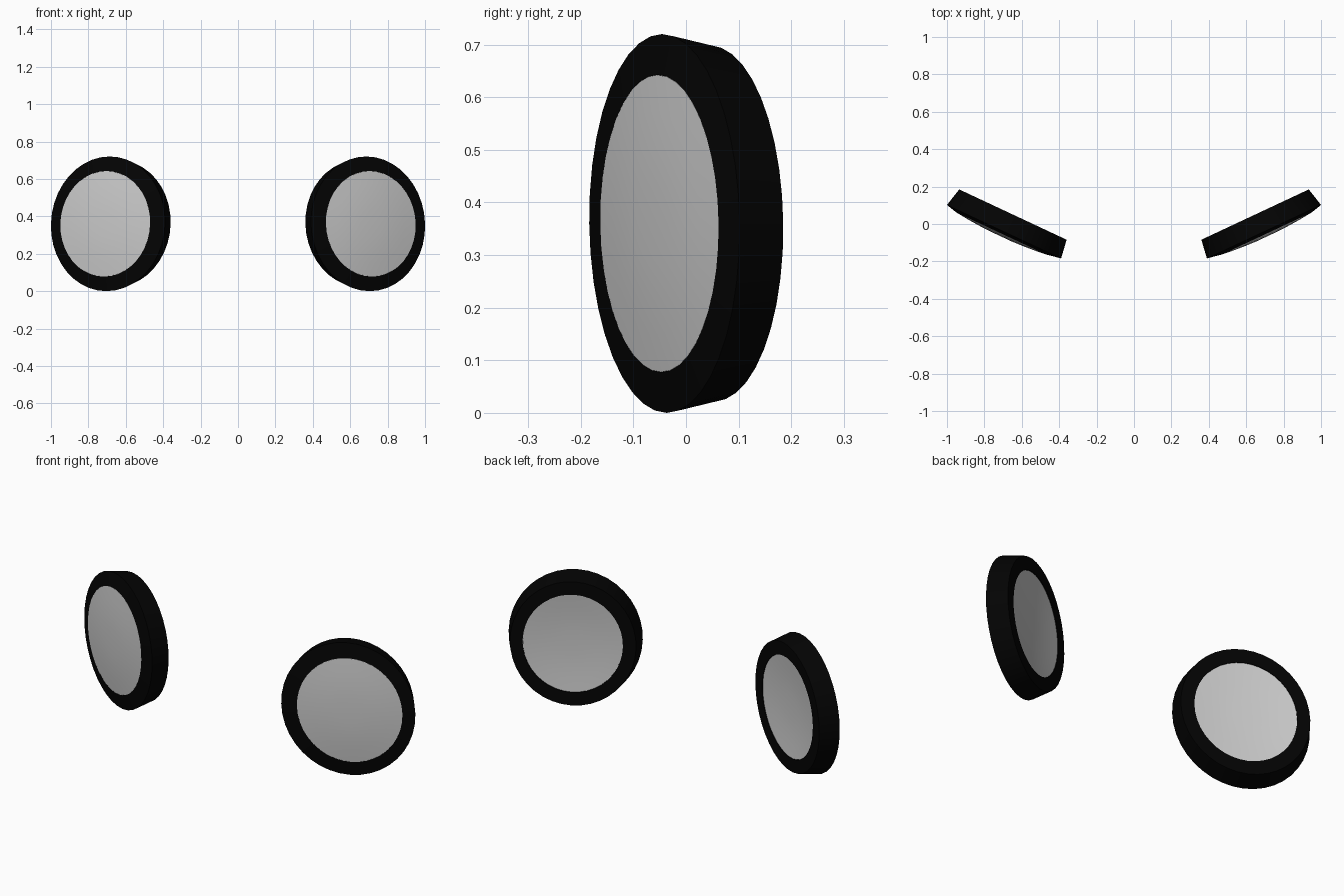
import bpy, bmesh
from math import sin, cos, pi, radians

if "Cube" in bpy.data.objects:
    bpy.data.objects.remove(bpy.data.objects["Cube"])

SEG = 40
A = radians(25.1)                      # yaw of each eyepiece
CX, CY, CZ = 0.695, -0.041, 0.36       # centre of the front edge


def place(u, d, h):
    """u = along the face, d = depth toward the back, h = height."""
    u -= 0.028 * h                     # slight lean of the oval
    return (CX + u * cos(A) - d * sin(A), CY + u * sin(A) + d * cos(A), CZ + h)


def ring(bm, off, ru, rz, d):
    return [bm.verts.new(place(off + ru * cos(2 * pi * i / SEG), d,
                               rz * sin(2 * pi * i / SEG))) for i in range(SEG)]


def bridge(bm, a, b):
    for i in range(SEG):
        j = (i + 1) % SEG
        bm.faces.new((a[i], a[j], b[j], b[i]))


def finish(bm, name, color=None):
    bmesh.ops.recalc_face_normals(bm, faces=bm.faces)
    me = bpy.data.meshes.new(name)
    bm.to_mesh(me)
    bm.free()
    ob = bpy.data.objects.new(name, me)
    bpy.context.collection.objects.link(ob)
    if color:
        mat = bpy.data.materials.new(name)
        mat.diffuse_color = color
        mat.use_nodes = True
        mat.node_tree.nodes["Principled BSDF"].inputs["Base Color"].default_value = mat.diffuse_color
        me.materials.append(mat)
    # second eyepiece by mirroring across x = 0
    m = ob.modifiers.new("mirror", 'MIRROR')
    m.use_mirror_merge = False
    bpy.ops.object.select_all(action='DESELECT')
    ob.select_set(True)
    bpy.context.view_layer.objects.active = ob
    bpy.ops.object.shade_smooth_by_angle(angle=radians(35))
    return ob


# Rim: oval tube, tapered to the back, gently domed at the front
bm = bmesh.new()
profile = [(0.0, 0.337, 0.36, 0.0), (0.0095, 0.265, 0.283, -0.015),
           (-0.003, 0.252, 0.267, 0.103), (-0.0045, 0.317, 0.338, 0.103)]
rings = [ring(bm, *p) for p in profile]
for k in range(4):
    bridge(bm, rings[k], rings[(k + 1) % 4])
finish(bm, "rim", (0.001, 0.001, 0.001, 1))

# Lens: thick glass, domed at the front, slightly hollow at the back
bm = bmesh.new()
steps = [0.25, 0.5, 0.75, 1.0]
front = [(0.0095, 0.265 * s, 0.283 * s, -0.015 - 0.016 * (1 - s * s)) for s in steps]
back = [(-0.003, 0.252 * s, 0.267 * s, 0.099 - 0.014 * (1 - s * s)) for s in reversed(steps)]
rings = [ring(bm, *p) for p in front + back]
for a, b in zip(rings, rings[1:]):
    bridge(bm, a, b)
bm.faces.new(rings[0])
bm.faces.new(rings[-1])
# keep the glass edge just inside the rim wall
for v in rings[3] + rings[4]:
    v.co.z += (CZ - v.co.z) * 0.002
finish(bm, "lens")
